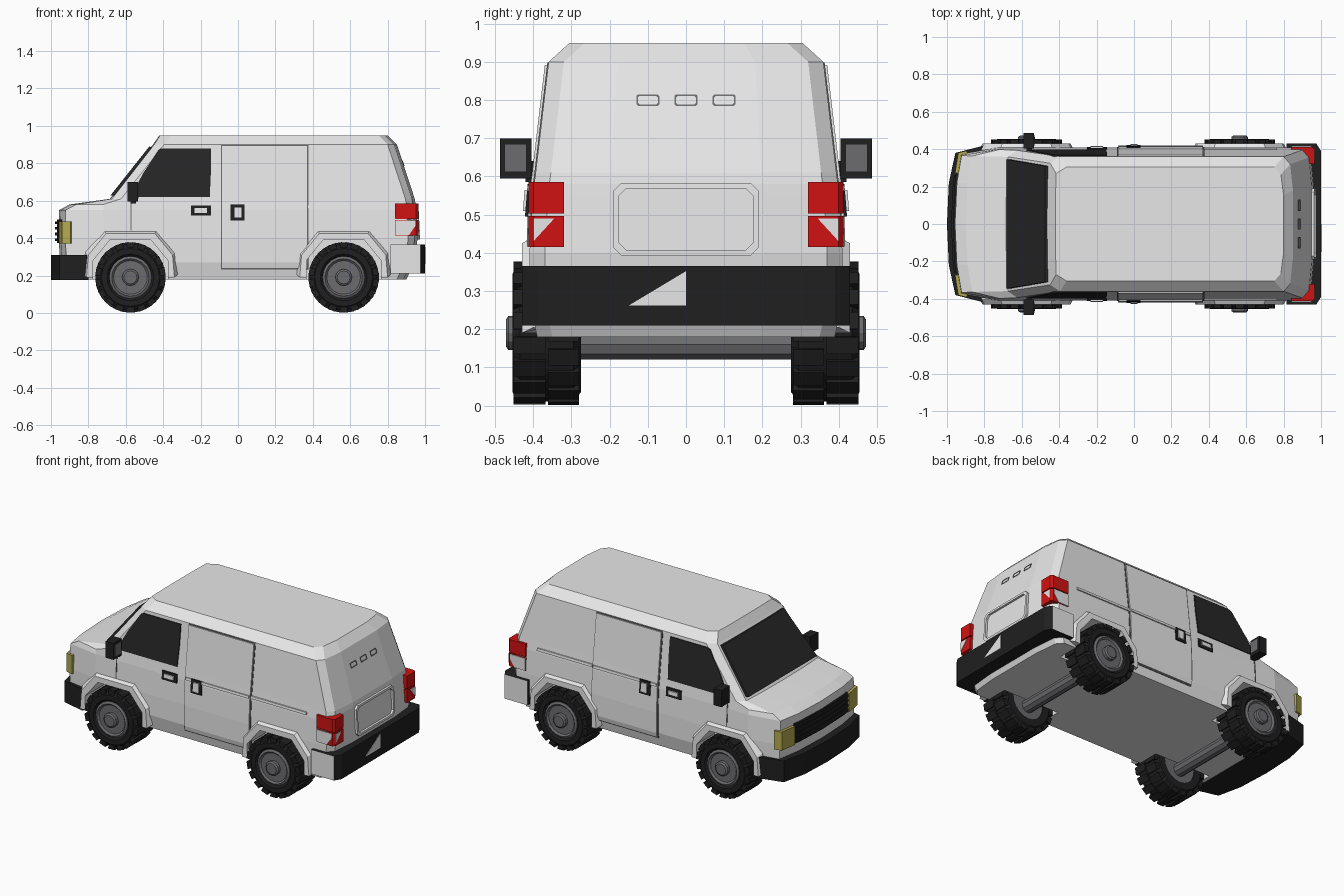
import bpy, bmesh, math

cube = bpy.data.objects.get("Cube")
if cube:
    bpy.data.objects.remove(cube)


def material(name, r, g, b):
    m = bpy.data.materials.new(name)
    m.use_nodes = True
    m.diffuse_color = (r, g, b, 1)
    m.node_tree.nodes["Principled BSDF"].inputs["Base Color"].default_value = (r, g, b, 1)
    return m


WHITE = material("white_paint", .8, .8, .8)
BLACK = material("black_plastic", .014, .014, .014)
GLASS = material("dark_glass", .02, .02, .02)
GREY = material("grey_metal", .15, .15, .16)
RED = material("red_lens", .64, .006, .006)
YELLOW = material("yellow_lens", .45, .4, .08)


def build(name, shapes, mat, mirror=False, closed=False):
    """Skin each list of equal-sized rings; optionally mirror across y."""
    bm = bmesh.new()
    for rings in shapes:
        vs = [[bm.verts.new(p) for p in ring] for ring in rings]
        n = len(vs[0])
        pairs = list(zip(vs, vs[1:])) + ([(vs[-1], vs[0])] if closed else [])
        for a, b in pairs:
            for i in range(n):
                j = (i + 1) % n
                bm.faces.new((a[i], a[j], b[j], b[i]))
        if not closed:
            bm.faces.new(vs[0])
            bm.faces.new(vs[-1])
    bmesh.ops.recalc_face_normals(bm, faces=bm.faces)
    mesh = bpy.data.meshes.new(name)
    bm.to_mesh(mesh)
    bm.free()
    mesh.materials.append(mat)
    ob = bpy.data.objects.new(name, mesh)
    bpy.context.collection.objects.link(ob)
    if mirror:
        mod = ob.modifiers.new("Mirror", 'MIRROR')
        mod.use_axis = (False, True, False)
        mod.use_mirror_merge = False
    return ob


def both(half):
    """Complete a plan outline that starts and ends on the centre line."""
    return half + [(x, -y) for x, y in reversed(half[1:-1])]


def prism(plan, z0, z1):
    return [[(x, y, z) for x, y in plan] for z in (z0, z1)]


def box(x0, x1, y0, y1, z0, z1):
    return prism([(x0, y0), (x1, y0), (x1, y1), (x0, y1)], z0, z1)


# Body shell levels: height, nose x, tail x, half width, nose bow
LEVELS = [(.18, -.93, .9, .39, 1), (.27, -.95, .945, .41, 1), (.4, -.96, .96, .41, 1),
          (.55, -.957, .952, .402, 1), (.58, -.9, .95, .398, 1), (.61, -.685, .945, .394, .3),
          (.9, -.455, .85, .36, .2), (.95, -.42, .8, .305, .1)]


def at_height(z, k):
    for a, b in zip(LEVELS, LEVELS[1:]):
        if z <= b[0]:
            return a[k] + (b[k] - a[k]) * (z - a[0]) / (b[0] - a[0])


shell = []
for z, xf, xr, w, bow in LEVELS:
    half = [(xf, 0), (xf + .01 * bow, .55 * w), (xf + .035 * bow, w - .035),
            (max(xf + .06, -.72), w), (xr - .05, w), (xr - .015, w - .04), (xr, .5 * w), (xr, 0)]
    shell.append([(x, y, z) for x, y in both(half)])
body = build("body_shell", [shell], WHITE)

# Wheel wells cut into the body
AXLES = (-.575, .565)
ARCH = [(-.2, .1), (-.2, .28), (-.11, .39), (.11, .39), (.2, .28), (.2, .1)]
wells = [[[(c + x, s * y, z) for x, z in ARCH] for y in (.25, .6)] for c in AXLES for s in (1, -1)]
cutter = build("wheel_well_cutter", wells, WHITE)
mod = body.modifiers.new("Wells", 'BOOLEAN')
mod.operation, mod.solver, mod.object = 'DIFFERENCE', 'EXACT', cutter
bpy.context.view_layer.objects.active = body
bpy.ops.object.modifier_apply(modifier=mod.name)
bpy.data.objects.remove(cutter)

# Wheel arch flares
INNER = [(-.2, .19), (-.2, .28), (-.11, .39), (.11, .39), (.2, .28), (.2, .19)]
OUTER = [(-.235, .19), (-.225, .31), (-.13, .425), (.13, .425), (.225, .31), (.235, .19)]
flares = []
for c in AXLES:
    flares.append([[(c + a, .37, b), (c + a, .43, b), (c + p, .43, q),
                    (c + p * 1.07, .4, q + .015), (c + p * 1.07, .37, q + .015)]
                   for (a, b), (p, q) in zip(INNER, OUTER)])
build("wheel_arch_flares", flares, WHITE, mirror=True)

# Wheels: tyre, tread blocks, rim, hub and axle
HUB_Z = .19


def polar(c, r, a, y):
    return (c + r * math.cos(a), y, HUB_Z + r * math.sin(a))


def circle(c, r, y, n=20):
    return [polar(c, r, math.tau * i / n, y) for i in range(n)]


TYRE = [(.275, .11), (.275, .155), (.295, .18), (.435, .18), (.455, .155), (.455, .125), (.44, .11)]
BLOCKS = 18
for c, end in zip(AXLES, ("front", "rear")):
    build(end + "_tyres", [[circle(c, r, y) for y, r in TYRE]], BLACK, mirror=True, closed=True)
    tread = []
    for i in range(BLOCKS):
        for shift, y0, y1 in ((0, .28, .362), (.5, .368, .452)):
            a = math.tau * (i + shift) / BLOCKS
            tread.append([[polar(c, r, a + da, y) for y, da in
                           ((y0, -.12), (y1, -.12), (y1, .12), (y0, .12))] for r in (.16, .189)])
    build(end + "_tread_blocks", tread, BLACK, mirror=True)
    rim = [circle(c, r, y) for r, y in ((.113, .28), (.113, .448), (.1, .455), (.09, .445))]
    hub = [circle(c, r, y, 12) for r, y in ((.045, .43), (.045, .465), (.035, .472))]
    build(end + "_rims", [rim, hub], GREY, mirror=True)
    axle = [[(x, y, z - .03) for x, y, z in circle(c, .042, y, 10)] for y in (-.29, .29)]
    build(end + "_axle", [axle], GREY)


# Panels lying on the side of the body, given as rows of height, x from, x to
def side_panel(name, rows, off, mat):
    rings = []
    for z, x0, x1 in rows:
        y = at_height(z, 3)
        rings.append([(x0, y + off, z), (x1, y + off, z), (x1, y - .012, z), (x0, y - .012, z)])
    build(name, [rings], mat, mirror=True)


def door_rows(grow):
    heights = [.24 - grow, .27, .4, .55, .61, .892 + grow]
    return [(z, -.085 - grow, .37 + grow) for z in heights]


side_panel("sliding_door_gap", door_rows(.007), .003, GREY)
side_panel("sliding_door", door_rows(0), .009, WHITE)
side_panel("side_window", [(.62, -.575, -.15), (.64, -.565, -.15), (.75, -.505, -.145),
                           (.87, -.425, -.145), (.88, -.41, -.145)], .006, GLASS)
side_panel("front_door_seam", [(.44, -.575, -.569), (.55, -.575, -.569), (.6, -.575, -.569)], .003, GREY)
side_panel("rear_belt_ridge", [(.562, .375, .765), (.578, .375, .765)], .008, WHITE)
side_panel("door_belt_ridge", [(.562, -.08, .365), (.578, -.08, .365)], .016, WHITE)
side_panel("front_handle_surround", [(.52, -.25, -.145), (.575, -.25, -.145)], .007, BLACK)
side_panel("front_handle", [(.535, -.232, -.165), (.56, -.232, -.165)], .014, WHITE)
side_panel("sliding_handle_surround", [(.495, -.04, .035), (.58, -.04, .035)], .017, BLACK)
side_panel("sliding_handle", [(.51, -.02, .02), (.565, -.02, .02)], .023, WHITE)

# Windscreen
screen = []
for z, w in ((.625, .345), (.885, .31)):
    x = at_height(z, 1)
    screen.append([(x - .008, -w, z + .004), (x - .008, w, z + .004), (x + .03, w, z), (x + .03, -w, z)])
build("windscreen", [screen], GLASS)

# Nose: bumper, grille and headlamps
bumper = both([(-1, 0), (-.99, .22), (-.955, .38), (-.8, .42), (-.8, 0)])
build("front_bumper", [prism(bumper, .175, .31)], BLACK)
grille = both([(-.968, 0), (-.958, .225), (-.952, .265), (-.9, .265), (-.9, 0)])
build("grille", [prism(grille, .375, .5)], BLACK)
bar = both([(-.978, 0), (-.968, .225), (-.96, .262), (-.9, .262), (-.9, 0)])
build("grille_bars", [prism(bar, z, z + .014) for z in (.385, .415, .445, .475)], BLACK)
lamp = [(-.957, .272), (-.94, .38), (-.895, .392), (-.88, .35), (-.9, .272)]
build("headlamps", [prism(lamp, .372, .49)], YELLOW, mirror=True)

# Tail: bumper with white painted ends
bumper = both([(1, 0), (1, .39), (.975, .43), (.815, .43), (.815, 0)])
rear_bumper = build("rear_bumper", [prism(bumper, .21, .365)], BLACK)
rear_bumper.data.materials.append(WHITE)
for f in rear_bumper.data.polygons:
    f.material_index = 1 if abs(f.normal.y) > .9 else 0


def tail_plate(name, pts, x, mirror=False):
    build(name, [[[(x + d, y, z) for y, z in pts] for d in (-.004, .003)]], WHITE, mirror)


tail_plate("bumper_paint_patch", [(-.15, .262), (0, .262), (0, .352)], 1)

# Tail lamps
lamp = [(.84, .37), (.84, .412), (.952, .412), (.966, .4), (.966, .32), (.9, .32)]
build("tail_lamps", [prism(lamp, .503, .585), prism(lamp, .415, .497)], RED, mirror=True)
tail_plate("lamp_white_corner", [(.345, .49), (.4, .49), (.4, .43)], .966, mirror=True)
patch = [(.842, .417), (.915, .417), (.948, .465), (.948, .495), (.842, .495)]
build("lamp_white_side", [[[(x, y, z) for x, z in patch] for y in (.408, .416)]], WHITE, mirror=True)


# Raised frames on the tail
def frame(y0, z0, hw, hh, cut, border, depth):
    rings = []
    for shrink, out in ((0, -.015), (0, depth), (border, depth), (border, -.015)):
        a, b = hw - shrink, hh - shrink
        corner = [(a, b - cut), (a - cut, b), (cut - a, b), (-a, b - cut),
                  (-a, cut - b), (cut - a, -b), (a - cut, -b), (a, cut - b)]
        rings.append([(at_height(z0 + z, 2) + out, y0 + y, z0 + z) for y, z in corner])
    return rings


build("number_plate_frame", [frame(0, .488, .19, .095, .02, .014, .014)], WHITE, closed=True)
build("tail_vents", [frame(y, .8, .03, .015, .004, .004, .003) for y in (-.1, 0, .1)], GREY, closed=True)

# Door mirrors
build("mirror_housings", [box(-.59, -.535, .405, .487, .595, .7), box(-.575, -.545, .37, .42, .585, .64)],
      BLACK, mirror=True)
build("mirror_glass", [box(-.54, -.531, .418, .475, .612, .685)], GREY, mirror=True)
